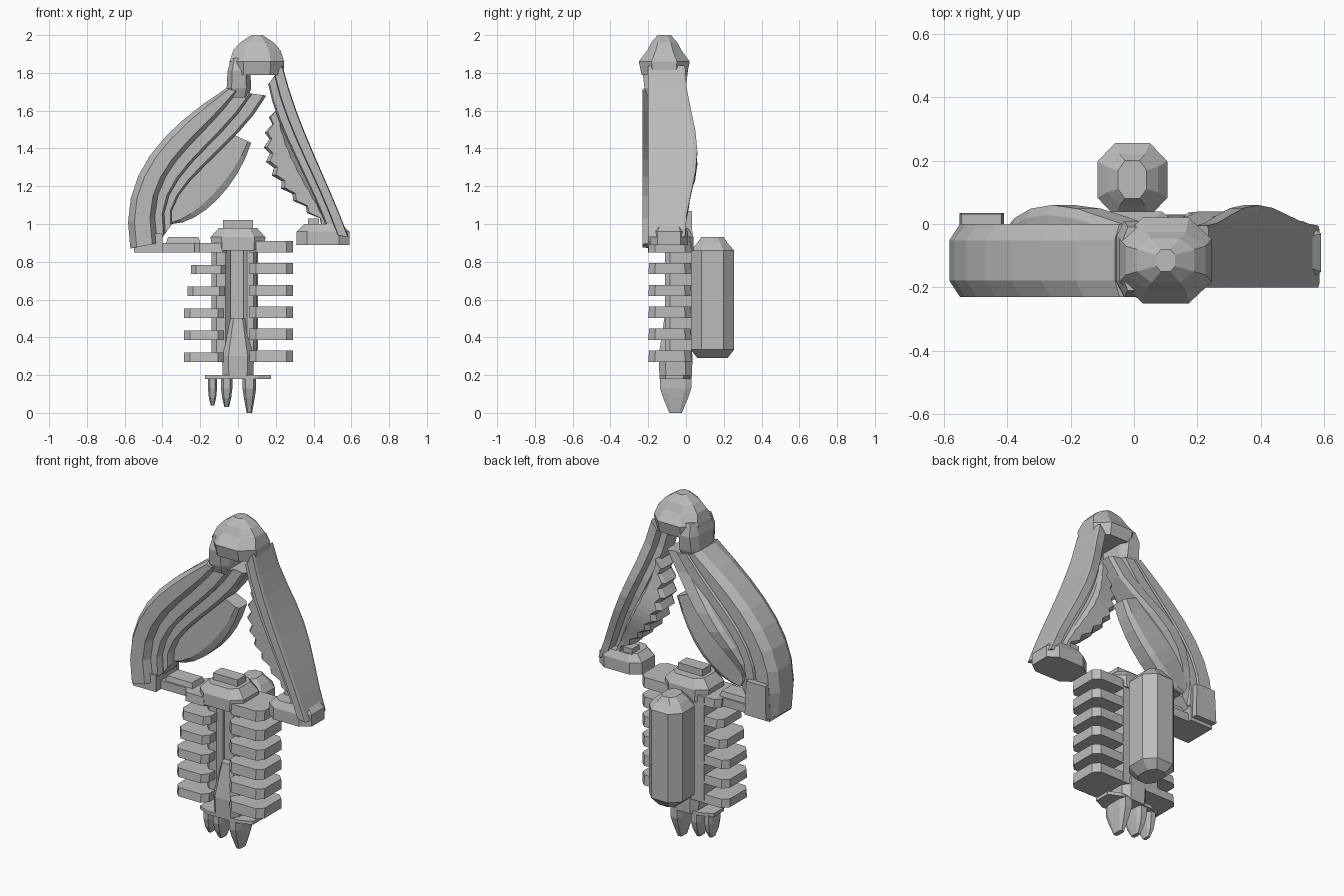
import bpy
import bmesh
from math import pi, sin
from mathutils import Vector
from mathutils.geometry import interpolate_bezier

STATIONS = 9

default_cube = bpy.data.objects.get("Cube")
if default_cube:
    bpy.data.objects.remove(default_cube)

grey = bpy.data.materials.new("mid grey")
grey.use_nodes = True
grey.diffuse_color = (.5, .5, .5, 1)
shader = grey.node_tree.nodes["Principled BSDF"]
shader.inputs["Base Color"].default_value = grey.diffuse_color


def loft(name, rings):
    """Skin a stack of equal rings and cap both ends."""
    bm = bmesh.new()
    rows = [[bm.verts.new(point) for point in ring] for ring in rings]
    count = len(rows[0])
    for lower, upper in zip(rows, rows[1:]):
        for i in range(count):
            j = (i + 1) % count
            bm.faces.new((lower[i], lower[j], upper[j], upper[i]))
    bm.faces.new(rows[0])
    bm.faces.new(rows[-1])
    bmesh.ops.recalc_face_normals(bm, faces=bm.faces[:])
    mesh = bpy.data.meshes.new(name)
    bm.to_mesh(mesh)
    bm.free()
    mesh.materials.append(grey)
    part = bpy.data.objects.new(name, mesh)
    bpy.context.collection.objects.link(part)


def chamfered_square(cut):
    """Corners of a square reaching from -1 to 1, with its corners cut off."""
    k = 1 - cut
    return [(1, -k), (1, k), (k, 1), (-k, 1), (-1, k), (-1, -k), (-k, -1), (k, -1)]


def tower(name, x, y, levels, cut=.4):
    """Chamfered rings stacked upward; each level is height, half width, half depth."""
    loft(name, [[(x + u * width, y + v * depth, z) for u, v in chamfered_square(cut)]
                for z, width, depth in levels])


def block(name, low, high, taper=1):
    """Box between two corners, with the top face scaled by the taper."""
    low, high = Vector(low), Vector(high)
    centre, half = (low + high) / 2, (high - low) / 2
    corners = [(-1, -1), (1, -1), (1, 1), (-1, 1)]
    loft(name, [[(centre.x + u * half.x * scale, centre.y + v * half.y * scale, z)
                 for u, v in corners]
                for z, scale in ((low.z, 1), (high.z, taper))])


def curve(*points, count=STATIONS):
    """Edge line in the front plane, through two ends and two handles."""
    return interpolate_bezier(*[Vector(point) for point in points], count)


def between(first, second, fraction):
    return [a.lerp(b, fraction) for a, b in zip(first, second)]


def beam(name, outer, inner, front, back, bulge=0, cut=.3):
    """Chamfered bar between two edge lines; its back may swell midway."""
    rings = []
    for i, (a, b) in enumerate(zip(outer, inner)):
        rear = back + bulge * sin(pi * i / (len(outer) - 1)) ** 2
        ring = []
        for u, v in chamfered_square(cut):
            spot = a.lerp(b, (u + 1) / 2)
            ring.append((spot.x, front + (rear - front) * (v + 1) / 2, spot.y))
        rings.append(ring)
    loft(name, rings)


# Head cap with a shoulder on the curved arm's side
tower("head_cap", .1, -.115, [(1.79, .14, .12), (1.86, .145, .135), (1.92, .125, .09),
                              (1.96, .09, .07), (2, .03, .035)], cut=.5)
tower("head_shoulder", .005, -.11, [(1.67, .05, .09), (1.72, .065, .11), (1.81, .06, .12),
                                    (1.88, .04, .1)])

# Curved arm: outer shell, two stepped rails and a thin fin
outer = curve((-.06, 1.72), (-.4, 1.5), (-.64, 1.26), (-.57, .87))
middle = curve((0, 1.7), (-.2, 1.4), (-.5, 1.3), (-.42, .9))
inner = curve((.15, 1.68), (0, 1.4), (-.4, 1.2), (-.35, 1))
beam("right_arm_shell", outer, middle, -.23, 0, cut=.45)
beam("right_arm_rail", between(outer, middle, .8), between(middle, inner, .5), -.19, 0)
beam("right_arm_inner_rail", between(middle, inner, .3), inner, -.15, -.02, bulge=.08)
fin_root = curve((-.04, 1.48), (-.2, 1.4), (-.4, 1.2), (-.38, 1.05))
fin_edge = curve((.07, 1.43), (0, 1.2), (-.2, 1), (-.35, 1))
beam("right_arm_fin", fin_root, fin_edge, -.1, 0, bulge=.02)

# Foot of the curved arm and the bar that joins it to the body
block("right_foot", (-.55, -.2, .85), (-.4, 0, .95))
block("right_heel", (-.55, -.05, .87), (-.41, .035, 1.07), taper=.9)
block("right_foot_bar", (-.5, -.15, .85), (-.1, -.02, .9))
block("right_foot_pad", (-.38, -.14, .9), (-.2, -.03, .93), taper=.9)

# Straight arm: swelling shell, rail and toothed insert
outer = curve((.235, 1.84), (.32, 1.5), (.46, 1.27), (.585, .93))
inner = curve((.16, 1.74), (.2, 1.5), (.4, 1.2), (.48, .95))
beam("left_arm_shell", outer, between(outer, inner, .55), -.2, -.005, bulge=.065, cut=.15)
beam("left_arm_rail", between(outer, inner, .45), inner, -.17, -.06, bulge=.05)
root = curve((.21, 1.61), (.25, 1.4), (.4, 1.2), (.47, 1), count=2 * STATIONS)
teeth = []
for i, spot in enumerate(root):
    reach = .13 * sin(pi * i / (len(root) - 1)) + .03 * (i % 2)
    teeth.append(spot - Vector((reach, reach / 6)))
beam("left_arm_teeth", root, teeth, -.13, -.01, bulge=.05)

# Foot of the straight arm
tower("left_foot", .45, -.09, [(.89, .14, .1), (.96, .14, .1), (1, .1, .08)])
block("left_foot_stud", (.37, -.09, .97), (.43, -.02, 1.03))

# Body column with a groove down the front
block("body_column", (-.14, -.07, .27), (.1, .03, .9))
for side, x, width in (("right", -.09, .05), ("left", .065, .035)):
    tower(f"{side}_pillar", x, -.06, [(z, width, .05) for z in (.27, .9)], cut=.5)
tower("column_base", 0, -.055, [(.18, .08, .085), (.3, .085, .09), (.5, .04, .06)])

# Collar on top of the body
tower("collar", 0, -.08, [(.86, .14, .12), (.93, .145, .12), (.98, .1, .09)])
block("collar_cap", (-.08, -.12, .97), (.08, -.04, 1.02))

# Six ribs down each side; the outline steps inward toward the top right
for i in range(6):
    bottom = .27 + .116 * i
    shrink = .012 * max(0, i - 2)
    for side, x, width, height in (("left", .175, .115, .06),
                                   ("right", -.18 + shrink, .105 - shrink / 2, .05)):
        top = bottom + height
        tower(f"{side}_rib_{i + 1}", x, -.085,
              [(bottom, width, .115), (top, width, .11)], cut=.3)

# Chamfered pack on the back
tower("back_pack", -.005, .14, [(.29, .06, .08), (.335, .11, .115), (.86, .11, .115),
                                (.9, .08, .08), (.93, .045, .06)], cut=.5)

# Base plate with three tapered prongs
tower("base_plate", 0, -.06, [(z, .175, .08) for z in (.18, .2)])
for label, x, width, tip in (("right", -.135, .024, .04),
                             ("middle", -.06, .03, .03),
                             ("left", .06, .036, 0)):
    depth = width * 2.3
    tower(f"{label}_prong", x, -.055,
          [(tip, width * .4, depth * .4), (.08, width * .8, depth * .8),
           (.13, width, depth), (.19, width, depth)])
